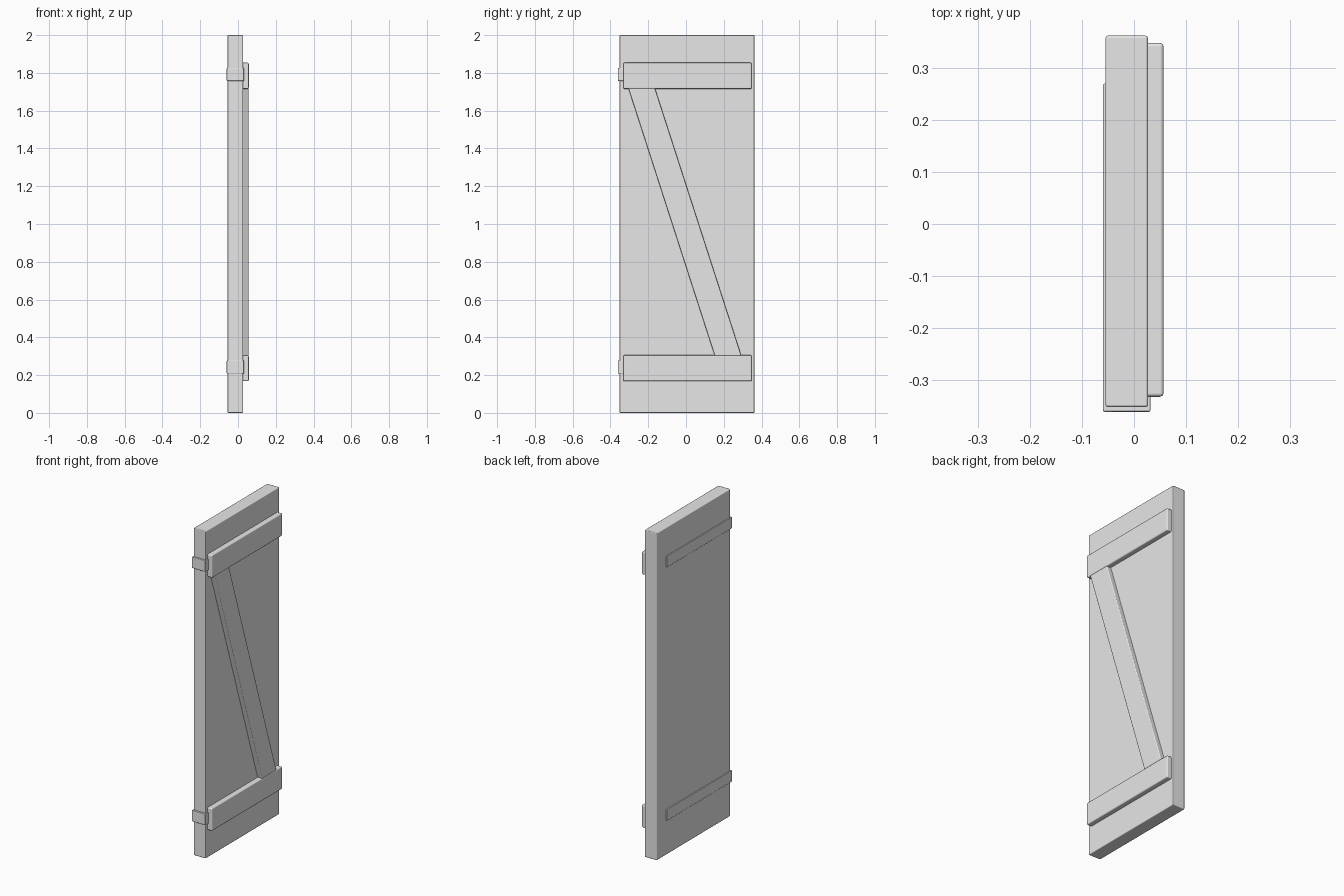
import bpy
import bmesh

cube = bpy.data.objects.get("Cube")
if cube:
    bpy.data.objects.remove(cube, do_unlink=True)

grey = bpy.data.materials.new("plain grey")
grey.use_nodes = True
colour = (0.8, 0.8, 0.8, 1)
grey.diffuse_color = colour
grey.node_tree.nodes["Principled BSDF"].inputs["Base Color"].default_value = colour


def prism(name, outline, direction, bevel):
    """Extrude a flat outline along a direction and soften its edges."""
    bm = bmesh.new()
    face = bm.faces.new([bm.verts.new(p) for p in outline])
    grown = bmesh.ops.extrude_face_region(bm, geom=[face])["geom"]
    bmesh.ops.translate(bm, vec=direction,
                        verts=[v for v in grown if isinstance(v, bmesh.types.BMVert)])
    bmesh.ops.recalc_face_normals(bm, faces=bm.faces)
    mesh = bpy.data.meshes.new(name)
    bm.to_mesh(mesh)
    bm.free()
    mesh.materials.append(grey)
    obj = bpy.data.objects.new(name, mesh)
    bpy.context.collection.objects.link(obj)
    mod = obj.modifiers.new("soft edges", "BEVEL")
    mod.width = bevel
    mod.segments = 2
    mod.harden_normals = True
    for poly in mesh.polygons:
        poly.use_smooth = True
    return obj


def board(name, corners, x0, x1, bevel):
    """Board lying in the door plane, given by (y, z) corners."""
    return prism(name, [(x0, y, z) for y, z in corners], (x1 - x0, 0, 0), bevel)


def rect(y0, y1, z0, z1):
    return [(y0, z0), (y1, z0), (y1, z1), (y0, z1)]


# Door slab
board("door_panel", rect(-0.352, 0.362, 0, 2), -0.055, 0.027, 0.005)

# Horizontal battens and the diagonal brace between them
board("lower_batten", rect(-0.332, 0.348, 0.168, 0.306), 0.02, 0.057, 0.007)
board("upper_batten", rect(-0.332, 0.348, 1.715, 1.854), 0.02, 0.057, 0.007)
board("diagonal_brace", [(0.152, 0.303), (0.293, 0.303), (-0.164, 1.718), (-0.305, 1.718)],
      0.02, 0.056, 0.005)

# Hinge straps folded around the edge of the slab
strap = [(-0.060, 0.27), (-0.060, -0.361), (0.032, -0.361), (0.032, -0.322),
         (0.022, -0.322), (0.022, -0.348), (-0.050, -0.348), (-0.050, 0.27)]
for name, z in (("lower_hinge_strap", 0.208), ("upper_hinge_strap", 1.757)):
    prism(name, [(x, y, z) for x, y in strap], (0, 0, 0.07), 0.004)
